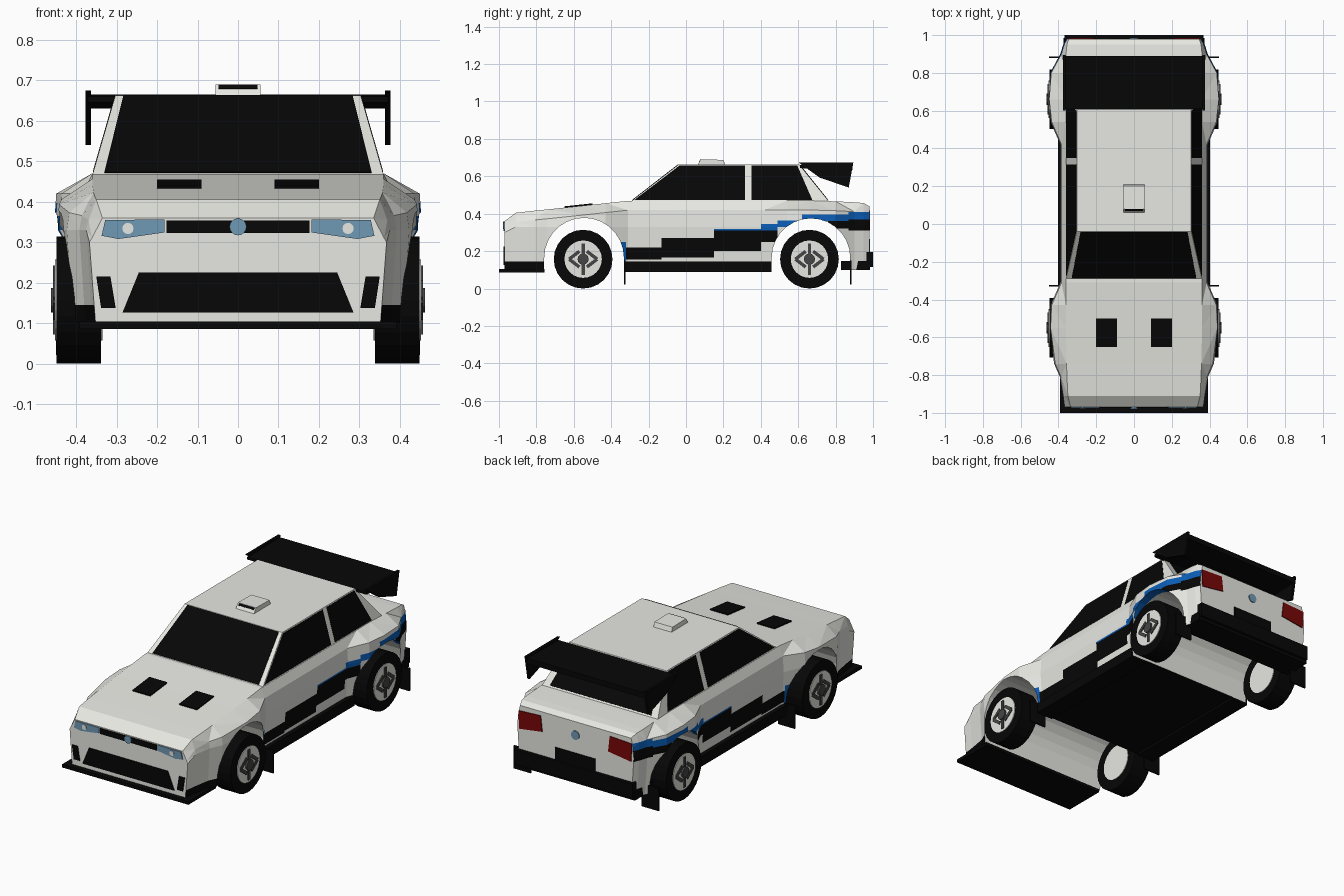
import bpy, bmesh
from math import sin, cos, pi, atan2
from mathutils import Vector, Matrix

if "Cube" in bpy.data.objects:
    bpy.data.objects.remove(bpy.data.objects["Cube"], do_unlink=True)


def material(name, r, g, b):
    m = bpy.data.materials.new(name)
    m.use_nodes = True
    m.diffuse_color = (r, g, b, 1)
    bsdf = next(n for n in m.node_tree.nodes if n.type == "BSDF_PRINCIPLED")
    bsdf.inputs["Base Color"].default_value = (r, g, b, 1)
    bsdf.inputs["Roughness"].default_value = 0.7
    return m


WHITE = material("white paint", .8, .8, .76)
BLACK = material("black trim", .002, .002, .002)
BLUE = material("blue stripe", .003, .11, .47)
LAMP = material("pale blue glass", .16, .32, .46)
RED = material("red glass", .19, .002, .002)
GREY = material("dark grey metal", .06, .06, .06)


def make(name, bm, *mats):
    bmesh.ops.recalc_face_normals(bm, faces=bm.faces)
    mesh = bpy.data.meshes.new(name)
    bm.to_mesh(mesh)
    bm.free()
    for m in mats:
        mesh.materials.append(m)
    ob = bpy.data.objects.new(name, mesh)
    bpy.context.collection.objects.link(ob)
    return ob


def loft(name, rings, mat):
    """Skin a list of equal-length closed rings and cap both ends."""
    bm = bmesh.new()
    rows = [[bm.verts.new(p) for p in ring] for ring in rings]
    n = len(rows[0])
    for a, b in zip(rows, rows[1:]):
        for i in range(n):
            j = (i + 1) % n
            bm.faces.new((a[i], a[j], b[j], b[i]))
    bm.faces.new(rows[0])
    bm.faces.new(rows[-1])
    return make(name, bm, mat)


def prism(name, profile, x0, x1, mat):
    return loft(name, [[(x, y, z) for y, z in profile] for x in (x0, x1)], mat)


def box(name, x0, x1, y0, y1, z0, z1, mat):
    return prism(name, [(y0, z0), (y1, z0), (y1, z1), (y0, z1)], x0, x1, mat)


def plate(name, pts, mat, lift=.005):
    """Thin panel laid on a surface, facing away from the car's middle."""
    pts = [Vector(p) for p in pts]
    n = (pts[1] - pts[0]).cross(pts[2] - pts[0]).normalized()
    if n.dot(pts[0] - Vector((0, 0.2, .25))) < 0:
        n = -n
    return loft(name, [[p - n * .003 for p in pts], [p + n * lift for p in pts]], mat)


def pair(name, pts, mat, lift=.005):
    for s, side in ((1, "left"), (-1, "right")):
        plate(f"{side}_{name}", [(s * x, y, z) for x, y, z in pts], mat, lift)


def disc_points(x, y, z, r, n=16):
    return [(x + r * cos(2 * pi * i / n), y, z + r * sin(2 * pi * i / n)) for i in range(n)]


# Lower body: stations of y, top height, top half width, side half width
stations = [
    (-.97, .36, .335, .367), (-.91, .405, .35, .375), (-.81, .416, .355, .392),
    (-.74, .423, .357, .423), (-.55, .443, .36, .448), (-.43, .456, .36, .442),
    (-.31, .469, .36, .39), (.42, .47, .36, .39), (.54, .47, .36, .442),
    (.66, .47, .36, .455), (.8, .466, .36, .444), (.9, .461, .36, .39),
    (.95, .457, .355, .375), (.98, .44, .345, .362)]
rings = []
for y, top, xt, xs in stations:
    half = [(xs - .015, .1), (xs, min(.33, top - .06)), (xs - .006, top - .05), (xt, top)]
    rings.append([(x, y, z) for x, z in half] + [(-x, y, z) for x, z in reversed(half)])
body = loft("body", rings, WHITE)

# Wheel wells cut right through the body
for yc, r in ((-.545, .213), (.668, .21)):
    arch = [(yc + r * cos(pi * i / 14), .165 + r * sin(pi * i / 14)) for i in range(15)]
    cutter = prism("well_cutter", [(yc + r, 0)] + arch + [(yc - r, 0)], -.6, .6, WHITE)
    cutter.hide_render = True
    mod = body.modifiers.new("well", "BOOLEAN")
    mod.operation, mod.solver, mod.object = "DIFFERENCE", "EXACT", cutter
    body.data = bpy.data.meshes.new_from_object(
        body.evaluated_get(bpy.context.evaluated_depsgraph_get()))
    body.modifiers.clear()
    bpy.data.objects.remove(cutter, do_unlink=True)
body.data.materials.clear()
for m in (WHITE, BLACK, BLUE):
    body.data.materials.append(m)

# Stepped side stripes: y range, z range, material index
stripes = [
    (-.99, -.7, .09, .145, 1), (-.322, -.13, .155, .22, 1), (-.13, .15, .165, .27, 1),
    (.15, .4, .2, .31, 1), (.4, .49, .25, .31, 1), (.76, .87, .32, .36, 1),
    (.87, .99, .31, .37, 1), (-.37, -.322, .15, .25, 2), (.15, .4, .31, .318, 2),
    (.4, .49, .31, .345, 2), (.49, .62, .33, .365, 2), (.62, .87, .36, .397, 2),
    (.87, .99, .37, .41, 2)]
cuts = [(Vector((0, 1, 0)), {v for s in stripes for v in s[0:2]}),
        (Vector((0, 0, 1)), {v for s in stripes for v in s[2:4]}),
        (Vector((1, 0, 0)), {-.4, .4})]
bm = bmesh.new()
bm.from_mesh(body.data)
bmesh.ops.triangulate(bm, faces=bm.faces)
for axis, values in cuts:
    for v in sorted(values):
        bmesh.ops.bisect_plane(bm, geom=bm.verts[:] + bm.edges[:] + bm.faces[:],
                               plane_co=axis * v, plane_no=axis)
bm.normal_update()
for f in bm.faces:
    c, n = f.calc_center_median(), f.normal
    f.material_index = 1 if n.z < -.9 and c.z < .12 else 0
    if abs(n.x) > .3:
        for y0, y1, z0, z1, index in stripes:
            if y0 < c.y < y1 and z0 < c.z < z1:
                f.material_index = index
    elif n.z < -.3 and c.z > .3 and c.y > 0 and abs(c.x) > .4:
        f.material_index = 2  # underside of the rear flares
bm.to_mesh(body.data)
bm.free()


# Cabin and its glass
def cabin_ring(x, y0, y1, z):
    return [(x, y0, z), (x, y1, z), (-x, y1, z), (-x, y0, z)]


Z0, Z1 = .465, .663
loft("cabin", [cabin_ring(.36, -.295, .765, Z0), cabin_ring(.303, -.04, .605, Z1)], WHITE)


def side_point(y, z):
    return (.36 - .057 * (z - Z0) / (Z1 - Z0), y, z)


low, high = .474, .657
pair("front_window", [side_point(*p) for p in
     ((-.275, low), (-.035, high), (.315, high), (.315, low))], BLACK, .0015)
pair("rear_window", [side_point(*p) for p in
     ((.35, low), (.35, high), (.595, high), (.675, low))], BLACK, .0015)
plate("windshield", [(-.33, -.287, .471), (.33, -.287, .471),
                     (.283, -.042, .661), (-.283, -.042, .661)], BLACK, .003)
plate("rear_glass", [(-.315, .757, .474), (.315, .757, .474),
                     (.27, .612, .655), (-.27, .612, .655)], BLACK, .003)

# Roof scoop
prism("roof_scoop", [(.06, .66), (.08, .69), (.2, .688), (.21, .66)], -.056, .056, WHITE)
plate("scoop_slot", [(-.048, .072, .678), (.048, .072, .678),
                     (.048, .079, .6885), (-.048, .079, .6885)], BLACK, .003)

# Rear wing with end plates
prism("wing", [(.61, .645), (.61, .66), (.89, .665), (.89, .635), (.75, .63)], -.37, .37, BLACK)
for s, side in ((1, "left"), (-1, "right")):
    prism(f"{side}_wing_end", [(.6, .675), (.895, .675), (.87, .54), (.715, .593)],
          s * .363, s * .377, BLACK)
    # Sills and mud flaps
    box(f"{side}_sill", s * .3, s * .402, -.325, .458, .088, .145, BLACK)
    for end, y in (("front", -.327), ("rear", .882)):
        box(f"{side}_{end}_mud_flap", s * .345, s * .45, y - .004, y + .004, .022, .15, BLACK)

# Splitter, rear skirt and rear bumper
box("splitter", -.392, .392, -1, -.757, .086, .104, BLACK)
box("rear_skirt", -.372, .372, .83, .985, .098, .147, BLACK)
box("rear_bumper", -.368, .368, .965, 1, .115, .195, BLACK)


# Front face details
def face(y, *pts):
    return [(x, y, z) for x, z in pts]


F = -.97
plate("grille", face(F, (-.176, .323), (.176, .323), (.176, .354), (-.176, .354)), BLACK)
plate("lower_intake", face(F, (-.285, .127), (.285, .127), (.245, .225), (-.245, .225)), BLACK)
plate("front_badge", disc_points(0, F, .338, .021), LAMP, .009)
pair("headlight", face(F, (.182, .324), (.295, .308), (.337, .316), (.328, .355), (.182, .356)),
     LAMP)
pair("headlight_bulb", disc_points(.272, F, .334, .014, 12), WHITE, .008)
pair("corner_vent", face(F, (.302, .137), (.338, .137), (.35, .215), (.315, .215)), BLACK)

# Hood vents
pair("hood_vent", [(.09, -.65, .4345), (.2, -.65, .4345), (.2, -.5, .4505), (.09, -.5, .4505)],
     BLACK)

# Rear face details
R = .98
pair("tail_light", face(R, (.205, .33), (.347, .31), (.352, .41), (.215, .417)), RED)
plate("rear_badge", disc_points(0, R, .365, .025), LAMP)
plate("rear_panel", face(R, (-.125, .185), (.125, .185), (.125, .265), (-.125, .265)), BLACK)


# Wheels
def drum(name, x0, x1, y, r, n, mat):
    ring = [(y + r * cos(2 * pi * i / n), .157 + r * sin(2 * pi * i / n)) for i in range(n)]
    prism(name, ring, x0, x1, mat)


# Spoke bars in the wheel plane: an upright pair and two sideways chevrons
bars = [((0, a * .02), (0, a * .085)) for a in (1, -1)]
bars += [((a * .075, 0), (a * .02, b * .042)) for a in (1, -1) for b in (1, -1)]
for s, side in ((1, "left"), (-1, "right")):
    for end, y in (("front", -.55), ("rear", .66)):
        tag = f"{side}_{end}"
        drum(tag + "_tyre", s * .338, s * .448, y, .157, 24, BLACK)
        drum(tag + "_rim", s * .335, s * .452, y, .1, 24, WHITE)
        drum(tag + "_hub", s * .44, s * .462, y, .03, 12, GREY)
        bm = bmesh.new()
        for (y0, z0), (y1, z1) in bars:
            place = Matrix.Translation((s * .451, y + (y0 + y1) / 2, .157 + (z0 + z1) / 2))
            turn = Matrix.Rotation(atan2(z1 - z0, y1 - y0), 4, "X")
            length = Vector((y1 - y0, z1 - z0)).length
            bmesh.ops.create_cube(bm, size=1, matrix=place @ turn
                                  @ Matrix.Diagonal((.012, length, .018, 1)))
        make(tag + "_spokes", bm, GREY)
